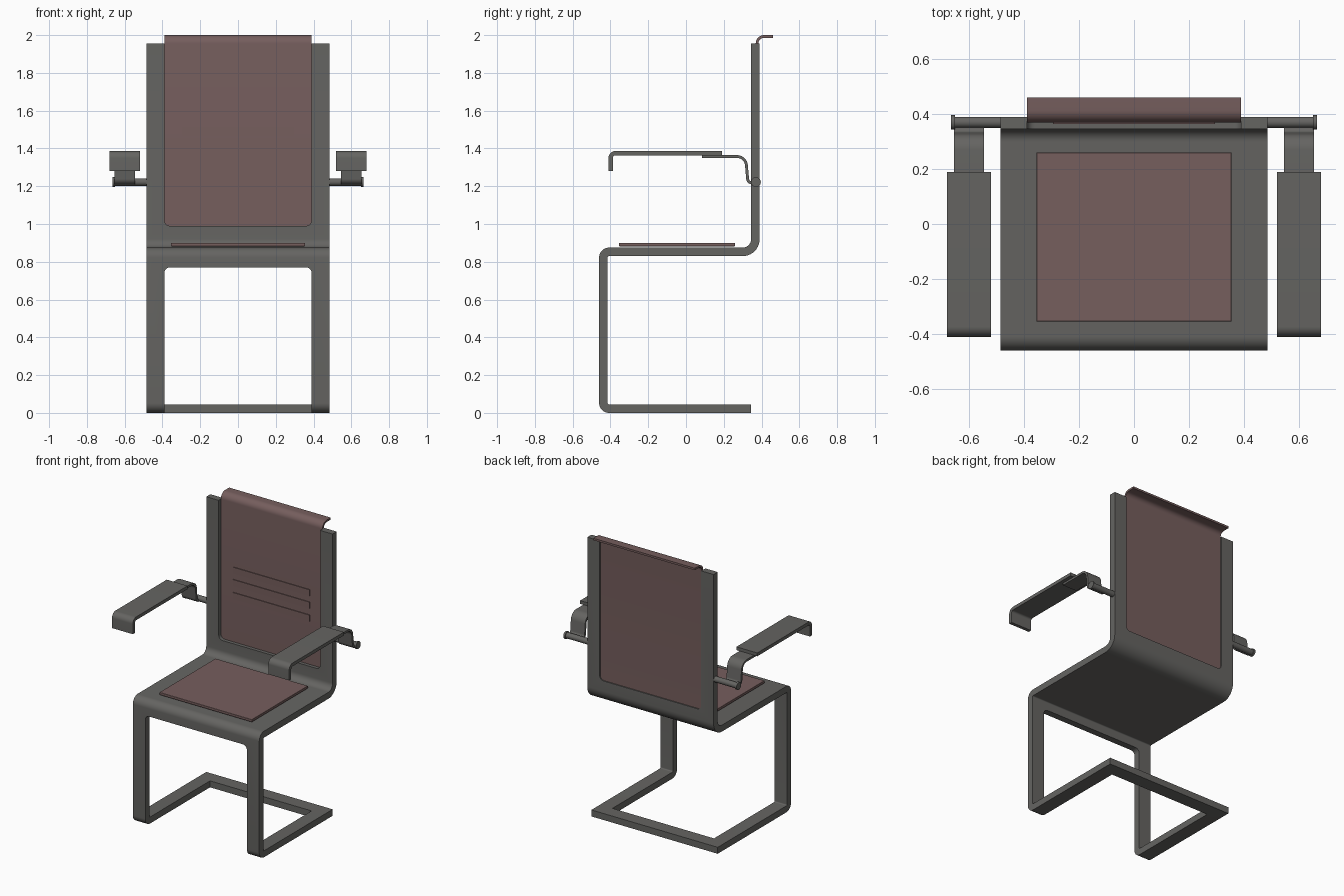
import bpy, bmesh, math
from mathutils import Vector, Matrix

if "Cube" in bpy.data.objects:
    bpy.data.objects.remove(bpy.data.objects["Cube"])


def material(name, rgb):
    m = bpy.data.materials.new(name)
    m.diffuse_color = (*rgb, 1)
    m.use_nodes = True
    m.node_tree.nodes["Principled BSDF"].inputs["Base Color"].default_value = m.diffuse_color
    return m


GREY = material("dark_grey", (0.130, 0.128, 0.121))
BROWN = material("muted_brown", (0.180, 0.112, 0.110))


def finish(name, bm, mat):
    bmesh.ops.recalc_face_normals(bm, faces=bm.faces[:])
    me = bpy.data.meshes.new(name)
    bm.to_mesh(me)
    bm.free()
    ob = bpy.data.objects.new(name, me)
    bpy.context.collection.objects.link(ob)
    if mat:
        me.materials.append(mat)
    return ob


def smooth(ob):
    bpy.ops.object.select_all(action='DESELECT')
    ob.select_set(True)
    bpy.context.view_layer.objects.active = ob
    bpy.ops.object.shade_smooth_by_angle(angle=math.radians(30))


def fillet(points, radii, n=10):
    """Round the inner corners of a (y, z) path."""
    pts = [Vector(p) for p in points]
    out = [pts[0]]
    for i, r in enumerate(radii, 1):
        p = pts[i]
        d1, d2 = (pts[i - 1] - p).normalized(), (pts[i + 1] - p).normalized()
        ang = d1.angle(d2)
        c = p + (d1 + d2).normalized() * (r / math.sin(ang / 2))
        t = r / math.tan(ang / 2)
        va, vb, th = p + d1 * t - c, p + d2 * t - c, math.pi - ang
        for k in range(n + 1):
            s = k / n
            out.append(c + (va * math.sin((1 - s) * th) + vb * math.sin(s * th)) / math.sin(th))
    return out + [pts[-1]]


def ribbon(name, points, radii, thick, x0, x1, mat):
    """Bent sheet: rounded side path given thickness and spanned across x."""
    path = fillet(points, radii)
    bm = bmesh.new()
    rings = []
    for i, p in enumerate(path):
        d1 = (p - path[max(i - 1, 0)]).normalized()
        d2 = (path[min(i + 1, len(path) - 1)] - p).normalized()
        d = (d1 + d2).normalized()
        ref = d1 if d1.length > 0 else d2
        off = Vector((-d.y, d.x)) * (thick / 2 / d.dot(ref))
        a, b = p + off, p - off
        rings.append([bm.verts.new((x, *q)) for x, q in ((x0, a), (x1, a), (x1, b), (x0, b))])
    for r, s in zip(rings, rings[1:]):
        for k in range(4):
            j = (k + 1) % 4
            bm.faces.new((r[k], r[j], s[j], s[k]))
    bm.faces.new(rings[0])
    bm.faces.new(rings[-1])
    return finish(name, bm, mat)


def box(name, lo, hi, mat, bevel_axis=None, bevel=0.0):
    lo, hi = Vector(lo), Vector(hi)
    bm = bmesh.new()
    bmesh.ops.create_cube(bm, size=1, matrix=Matrix.Translation((lo + hi) / 2)
                          @ Matrix.Diagonal((*(hi - lo), 1)))
    if bevel:
        edges = [e for e in bm.edges if bevel_axis is None or
                 abs((e.verts[0].co - e.verts[1].co).normalized()[bevel_axis]) > 0.9]
        bmesh.ops.bevel(bm, geom=edges, offset=bevel, segments=5, profile=0.5, affect='EDGES')
    return finish(name, bm, mat)


def rod(name, x0, x1, y, z, radius, mat):
    bm = bmesh.new()
    bmesh.ops.create_cone(bm, cap_ends=True, segments=32, radius1=radius, radius2=radius,
                          depth=abs(x1 - x0),
                          matrix=Matrix.Translation(((x0 + x1) / 2, y, z))
                          @ Matrix.Rotation(math.pi / 2, 4, 'Y'))
    ob = finish(name, bm, mat)
    smooth(ob)


# Cantilever frame: base, front legs, seat and back in one bent sheet
frame = ribbon("frame", [(0.345, 0.0225), (-0.4375, 0.0225), (-0.4375, 0.8525),
                         (0.3675, 0.8525), (0.3675, 1.955)],
               [0.03, 0.03, 0.068], 0.045, -0.485, 0.485, GREY)

# Openings: between legs and base bars, and behind the back panel
for lo, hi in (((-0.39, -0.6, -0.1), (0.39, 0.25, 0.77)),
               ((-0.39, 0.3, 0.99), (0.39, 0.5, 2.2))):
    cutter = box("opening_cutter", lo, hi, None, 1, 0.03)
    cutter.hide_render = True
    mod = frame.modifiers.new("opening", 'BOOLEAN')
    mod.object, mod.operation, mod.solver = cutter, 'DIFFERENCE', 'EXACT'
    bpy.context.view_layer.objects.active = frame
    bpy.ops.object.modifier_apply(modifier=mod.name)
    bpy.data.objects.remove(cutter)
smooth(frame)

# Back panel rolling rearwards at the top
smooth(ribbon("back_panel", [(0.376, 0.985), (0.376, 1.993), (0.46, 1.993)],
              [0.038], 0.014, -0.39, 0.39, BROWN))

# Three horizontal strips on the back panel
for i, z in enumerate((1.312, 1.402, 1.488)):
    box(f"back_strip_{i + 1}", (-0.295, 0.364, z - 0.022), (0.295, 0.371, z + 0.022), BROWN)

# Seat pad
box("seat_pad", (-0.355, -0.355, 0.882), (0.355, 0.26, 0.9), BROWN, None, 0.003)

# Arms, one per side
for side, s in (("left", -1), ("right", 1)):
    smooth(ribbon(f"{side}_armrest", [(0.19, 1.375), (-0.399, 1.375), (-0.399, 1.28)],
                  [0.026], 0.023, s * 0.52, s * 0.68, GREY))
    smooth(ribbon(f"{side}_arm_bracket", [(0.085, 1.357), (0.316, 1.357),
                                          (0.328, 1.217), (0.37, 1.217)],
                  [0.05, 0.025], 0.015, s * 0.545, s * 0.655, GREY))
    rod(f"{side}_arm_rod", s * 0.48, s * 0.655, 0.37, 1.222, 0.02, GREY)
    rod(f"{side}_rod_cap", s * 0.652, s * 0.665, 0.37, 1.222, 0.026, GREY)
